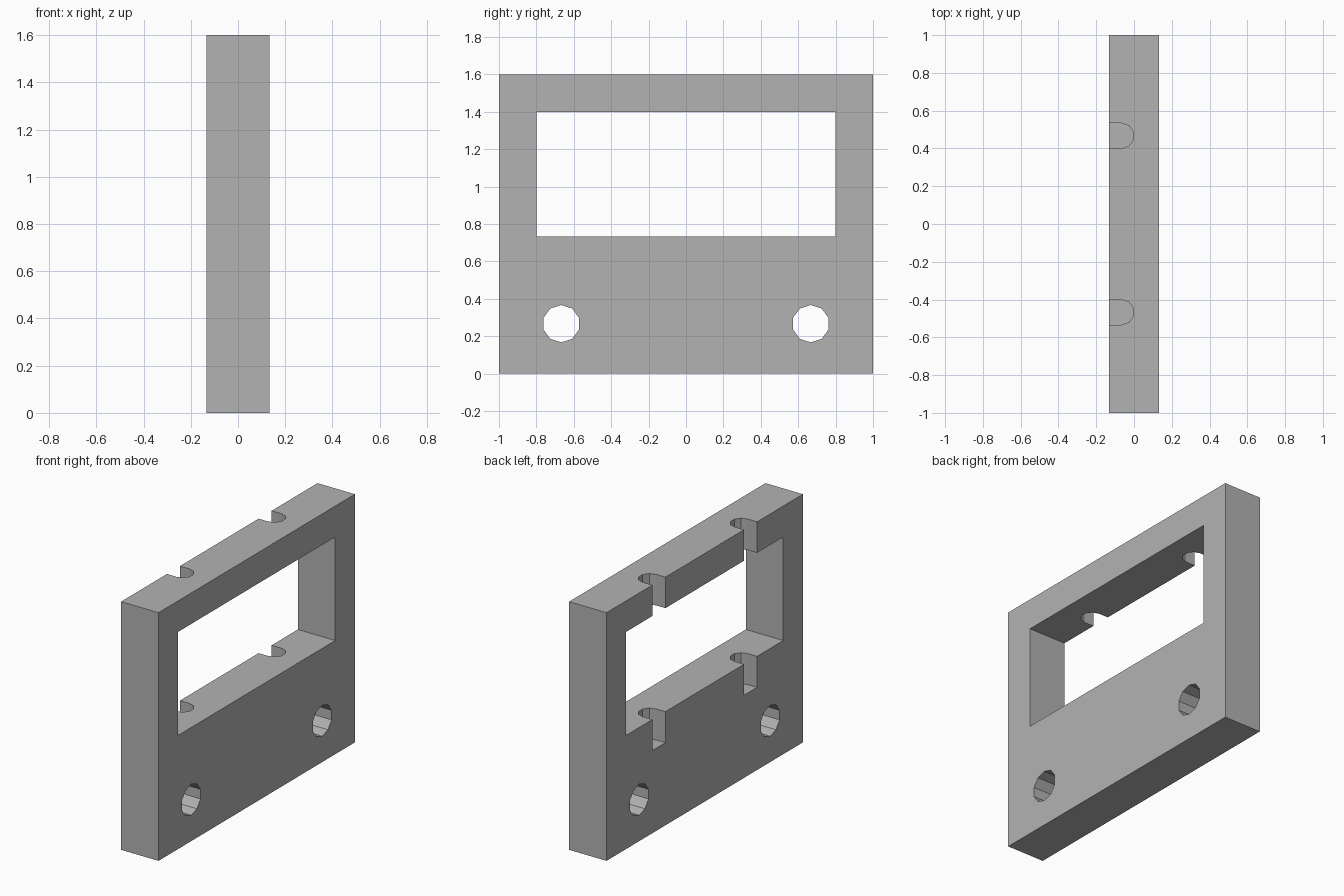
import bpy, bmesh
from math import cos, sin, pi
from mathutils import Vector

default = bpy.data.objects.get("Cube")
if default:
    bpy.data.objects.remove(default, do_unlink=True)

HALF = 2 / 15  # half thickness of the plate

grey = bpy.data.materials.new("plain_grey")
grey.use_nodes = True
colour = (0.45, 0.45, 0.45, 1)
grey.diffuse_color = colour
grey.node_tree.nodes["Principled BSDF"].inputs["Base Color"].default_value = colour


def prism(name, points, sweep):
    """Closed solid made by sweeping a planar outline."""
    bm = bmesh.new()
    face = bm.faces.new([bm.verts.new(p) for p in points])
    swept = bmesh.ops.extrude_face_region(bm, geom=[face])["geom"]
    moved = [g for g in swept if isinstance(g, bmesh.types.BMVert)]
    bmesh.ops.translate(bm, verts=moved, vec=Vector(sweep))
    bmesh.ops.recalc_face_normals(bm, faces=bm.faces)
    mesh = bpy.data.meshes.new(name)
    bm.to_mesh(mesh)
    bm.free()
    obj = bpy.data.objects.new(name, mesh)
    bpy.context.collection.objects.link(obj)
    return obj


def block(name, half_x, half_y, bottom, top):
    corners = [(-half_x, -half_y, bottom), (half_x, -half_y, bottom),
               (half_x, half_y, bottom), (-half_x, half_y, bottom)]
    return prism(name, corners, (0, 0, top - bottom))


def cut(target, cutter):
    mod = target.modifiers.new("cut", "BOOLEAN")
    mod.operation = "DIFFERENCE"
    mod.solver = "EXACT"
    mod.object = cutter
    bpy.context.view_layer.objects.active = target
    bpy.ops.object.modifier_apply(modifier=mod.name)
    bpy.data.objects.remove(cutter, do_unlink=True)


# Upright plate with a wide window
plate = block("mounting_plate", HALF, 1, 0, 1.6)
plate.data.materials.append(grey)
cut(plate, block("window_cutter", 0.3, 0.8, 0.733, 1.4))

for side in (-1, 1):
    # Ten-sided bolt hole through the thickness
    ring = [(-0.3, side * 0.667 + 0.1 * sin(i * pi / 5), 0.267 + 0.1 * cos(i * pi / 5))
            for i in range(10)]
    cut(plate, prism("hole_cutter", ring, (0.6, 0, 0)))

    # Round-ended groove from the top edge down past the window sill
    r, y = HALF / 2, side * 0.467
    outline = [(-r + r * sin(i * pi / 5), y + r * cos(i * pi / 5), 0.533)
               for i in range(6)]
    outline += [(-0.3, y - r, 0.533), (-0.3, y + r, 0.533)]
    cut(plate, prism("groove_cutter", outline, (0, 0, 1.3)))
